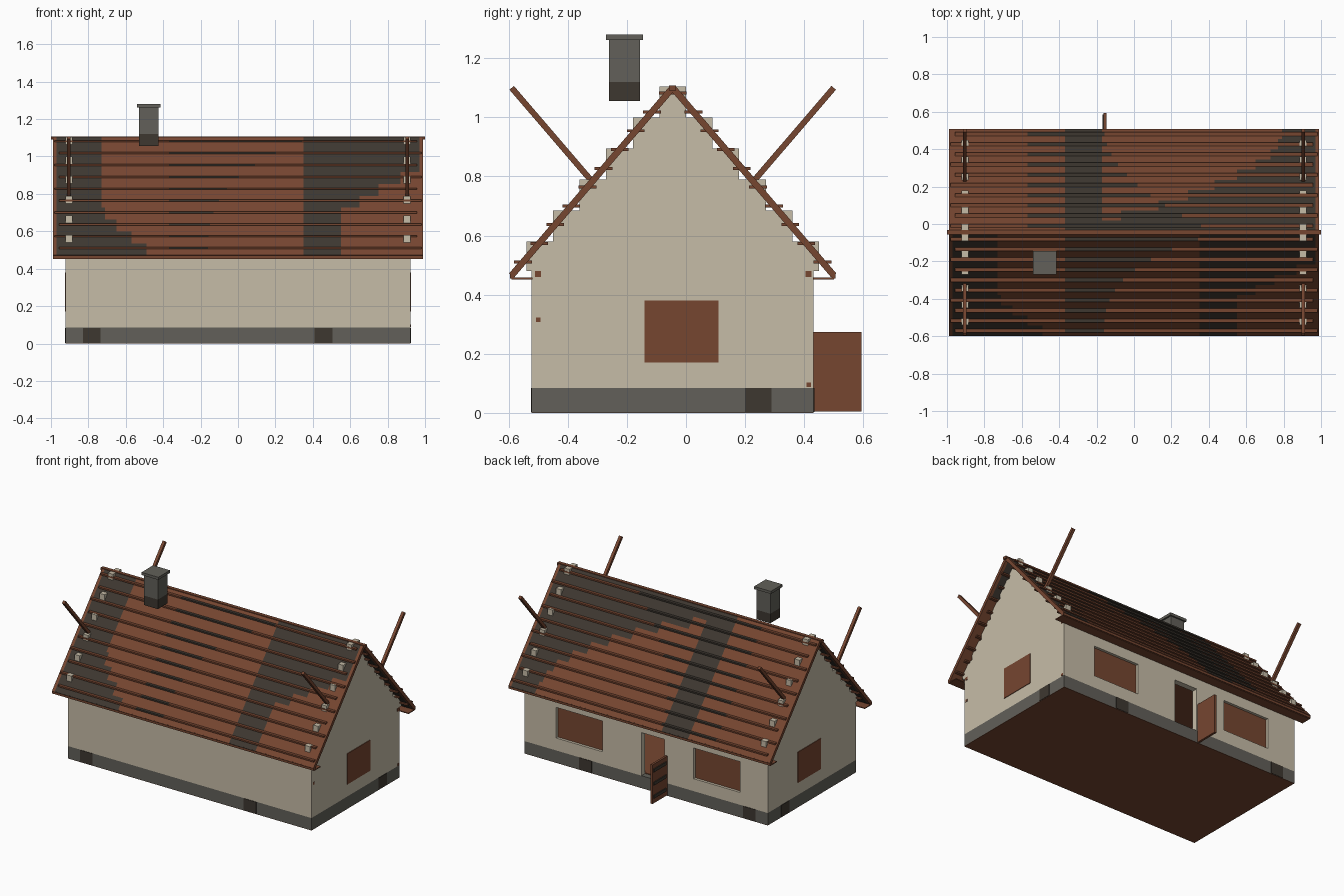
import bpy, bmesh, math

if "Cube" in bpy.data.objects:
    bpy.data.objects.remove(bpy.data.objects["Cube"])


def mat(name, rgb):
    m = bpy.data.materials.new(name)
    m.diffuse_color = (*rgb, 1)
    m.use_nodes = True
    m.node_tree.nodes["Principled BSDF"].inputs["Base Color"].default_value = m.diffuse_color
    return m


PLASTER = mat("beige plaster", (0.565, 0.503, 0.387))
WOOD = mat("red brown wood", (0.181, 0.061, 0.030))
DARK = mat("dark weathered", (0.048, 0.039, 0.030))
STONE = mat("grey stone", (0.122, 0.117, 0.100))


def boxes(name, parts, *mats):
    """One object from boxes (x0, x1, y0, y1, z0, z1[, material index])."""
    bm = bmesh.new()
    for p in parts:
        vs = bmesh.ops.create_cube(bm, size=1)["verts"]
        for v in vs:
            for a in range(3):
                lo, hi = p[2 * a], p[2 * a + 1]
                v.co[a] = (lo + hi) / 2 + v.co[a] * (hi - lo)
        for f in {f for v in vs for f in v.link_faces}:
            f.material_index = p[6] if len(p) > 6 else 0
    return finish(name, bm, mats)


def finish(name, bm, mats):
    me = bpy.data.meshes.new(name)
    bm.to_mesh(me)
    bm.free()
    for m in mats:
        me.materials.append(m)
    ob = bpy.data.objects.new(name, me)
    bpy.context.collection.objects.link(ob)
    return ob


X0, X1, Y0, Y1 = -0.922, 0.922, -0.522, 0.432     # wall outline
W, BASE, EAVE = 0.04, 0.085, 0.48
RY, RZ, RUN, DROP = -0.045, 1.1, 0.545, 0.635      # ridge and slope

# Stone base with dark patches that reach through to opposite walls
boxes("stone_base", [(X0, X1, Y0, Y1, 0.002, BASE)], STONE)
boxes("base_underside", [(X0, X1, Y0, Y1, 0, 0.002)], WOOD)
boxes("base_patches", [(a, b, Y0 - .003, Y1 + .003, 0.003, BASE - .001)
                       for a, b in ((-0.83, -0.735), (0.41, 0.505))]
      + [(X0 - .003, X1 + .003, 0.2, 0.29, 0.003, BASE - .001)], DARK)

# Walls; the back wall is built around two windows and a door
holes = [(-0.71, -0.36, 0.17), (-0.14, 0.035, BASE), (0.33, 0.68, 0.17)]
HEAD = 0.38
walls = [(X0, X1, Y0, Y0 + W, BASE, EAVE),
         (X0, X0 + W, Y0 + W, Y1 - W, BASE, EAVE),
         (X1 - W, X1, Y0 + W, Y1 - W, BASE, EAVE),
         (X0, X1, Y1 - W, Y1, HEAD, EAVE)]
edge = X0
for a, b, sill in holes:
    walls.append((edge, a, Y1 - W, Y1, BASE, HEAD))
    if sill > BASE:
        walls.append((a, b, Y1 - W, Y1, BASE, sill))
    edge = b
walls.append((edge, X1, Y1 - W, Y1, BASE, HEAD))
boxes("walls", walls, PLASTER)

# Stepped gables, poking through the roof
gables = []
for i in range(6):
    h = 0.045 + 0.09 * i
    top = 1.105 - 0.105 * i
    for c in (-0.903, 0.903):
        gables.append((c - .019, c + .019, RY - h, RY + h,
                       max(top - 0.105, EAVE), top))
boxes("stepped_gables", gables, PLASTER)

# Wooden window panels: recessed at the back, flush on the ends
panels = [(a, b, Y1 - .03, Y1 - .018, s, HEAD) for a, b, s in holes if s > BASE]
panels += [(x - .004, x + .004, -0.14, 0.11, 0.17, HEAD) for x in (X0, X1)]
boxes("window_panels", panels, WOOD)

# Small beam ends on the gable wall
boxes("beam_ends", [(X1 - .01, X1 + .003, y - r, y + r, z - r, z + r)
                    for y, z, r in ((-.5, .47, .01), (-.5, .315, .008),
                                    (.415, .47, .01), (.415, .095, .008))], WOOD)

# Interior floor, ceiling and lining seen through the doorway
boxes("interior", [(X0 + W, X1 - W, Y0 + W, Y1 - W, BASE, BASE + .005),
                   (X0 + W, X1 - W, Y0 + W, Y1 - W, EAVE - .01, EAVE),
                   (X0 + W, X1 - W, Y0 + W, Y0 + W + .01, BASE, EAVE)], WOOD)

# Open door leaf with dark straps
boxes("door_leaf", [(-0.162, -0.147, 0.432, 0.593, 0.005, 0.273)]
      + [(-0.168, -0.162, 0.45, 0.585, z, z + .022, 1)
         for z in (0.04, 0.13, 0.22)], WOOD, DARK)


# Weathering rules: t runs from 0 at the ridge to 1 at the eave
def slope_dark(side, x, t):
    if side < 0:
        z = RZ - DROP * t
        return (x < -0.74 + max(0, 0.71 - z) * 1.15
                or 0.35 < x < 0.56 + max(0, z - 0.7) * 1.75)
    return -0.37 < x < -0.16 or x > 0.8 - 1.2 * (1 - t) ** 2


def board_span(side, t):
    if side < 0:
        return -0.37, -0.16 + 0.55 * (1 - t) ** 3
    return -0.57, -0.16 + 0.55 * (1 - t) ** 2


for side, label in ((-1, "front"), (1, "back")):
    # Sloping roof sheet, coloured face by face
    bm = bmesh.new()
    bmesh.ops.create_grid(bm, x_segments=99, y_segments=20, size=1)
    for v in bm.verts:
        t = (v.co.y + 1) / 2
        v.co = (v.co.x * 0.99, RY + side * RUN * t, RZ - DROP * t)
    for f in bm.faces:
        c = f.calc_center_median()
        row = math.floor((RZ - c.z) / DROP * 10)
        edge_trim = abs(c.x) > 0.965
        f.material_index = int(not edge_trim
                               and slope_dark(side, c.x, (row + .5) / 10))
    bmesh.ops.recalc_face_normals(bm, faces=bm.faces)
    roof = finish(label + "_roof_slope", bm, (WOOD, DARK))
    sol = roof.modifiers.new("thickness", "SOLIDIFY")
    sol.thickness, sol.offset = 0.022, 0

    # Flat horizontal boards across the slope
    parts = []
    for i in range(10):
        z = 0.51 + 0.0635 * i
        t = (RZ - z) / DROP
        y = RY + side * RUN * t
        shift = 0.012 * (-1) ** i
        a, b = board_span(side, t)
        cuts = [-0.968 + shift, a, b, 0.968 + shift]
        for k in range(3):
            parts.append((cuts[k], cuts[k + 1], y - .03, y + .03,
                          z - .005, z + .005, k % 2))
    boxes(label + "_roof_boards", parts, WOOD, DARK)

    # Eave fascia and soffit
    ye = RY + side * RUN
    yi = ye - side * 0.07
    boxes(label + "_eave", [(-.99, .99, min(ye, yi), max(ye, yi), .452, .458),
                            (-.99, .99, ye - .006, ye + .006, .455, .475)], WOOD)

    # Crossing poles that stick out above the roof
    for x in (-0.905, 0.905):
        pole = boxes(label + "_pole", [(-.01, .01, -.418, .418, -.01, .01)], WOOD)
        pole.location = (x, RY + side * RUN / 2, RZ - DROP / 2)
        pole.rotation_euler.x = side * math.atan2(DROP, RUN)

# Ridge beam
boxes("ridge_beam", [(-1, 1, RY - .012, RY + .012, 1.09, 1.108)], WOOD)

# Chimney with sooty foot and cap
boxes("chimney", [(-.53, -.425, -.26, -.155, 1.12, 1.262),
                  (-.53, -.425, -.26, -.155, 1.055, 1.12, 1),
                  (-.541, -.414, -.271, -.145, 1.262, 1.28)], STONE, DARK)
